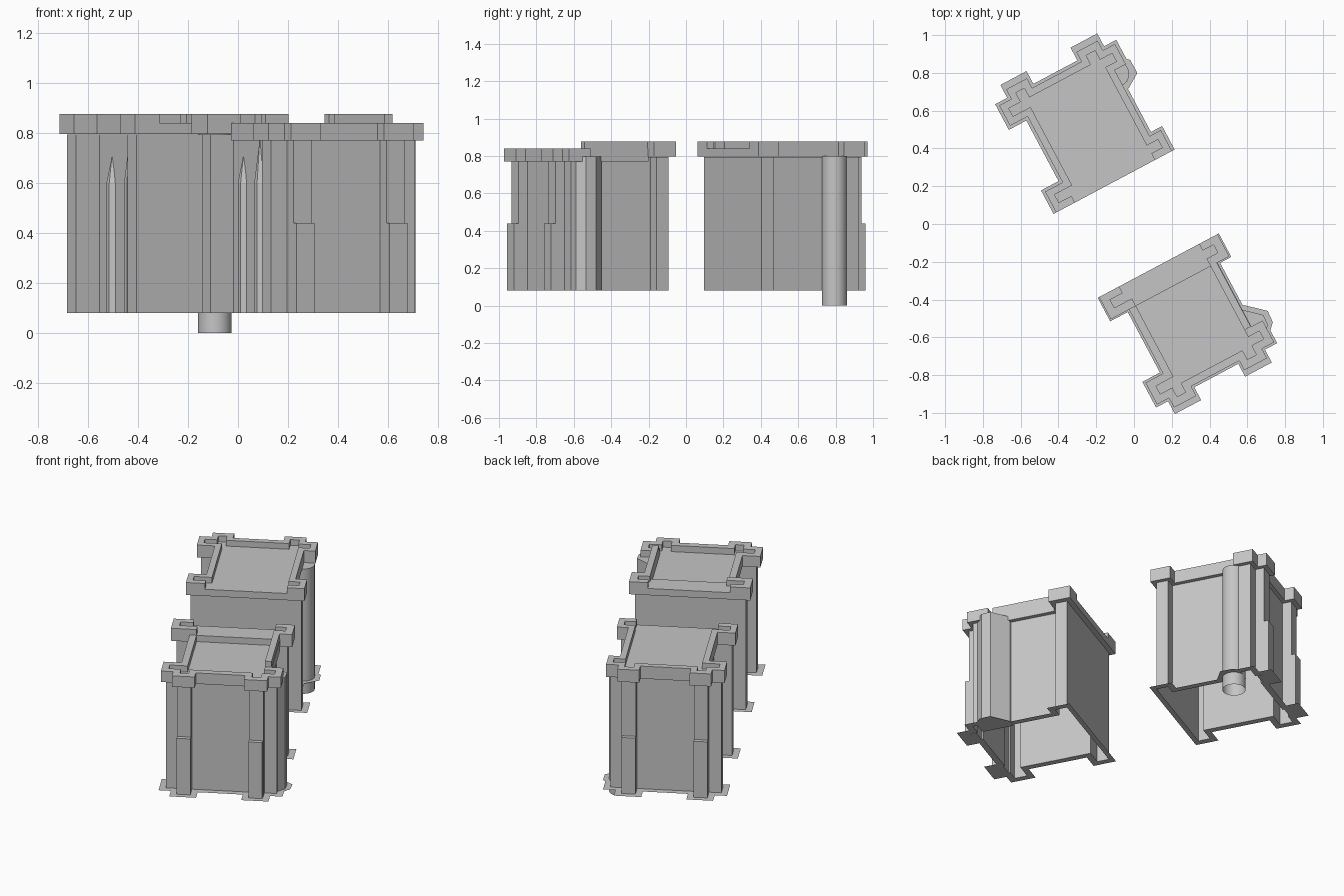
import bpy, bmesh, math
from mathutils import Vector

cube = bpy.data.objects.get("Cube")
if cube:
    bpy.data.objects.remove(cube)

stone = bpy.data.materials.new("grey_stone")
stone.use_nodes = True
GREY = (0.56, 0.56, 0.56, 1)
stone.diffuse_color = GREY
stone.node_tree.nodes["Principled BSDF"].inputs["Base Color"].default_value = GREY

ANGLE = math.radians(28)
U = Vector((math.cos(ANGLE), math.sin(ANGLE), 0))
V = Vector((-math.sin(ANGLE), math.cos(ANGLE), 0))
W, D, RIGHT, BASE = 0.71, 0.65, 0.643, 0.081


def outline(i, pier, flat):
    """Tower plan: flat joining side, four corner posts and two back piers."""
    a, b, d = 0.133 - i, 0.512 + i, D - i
    l, r, s, t = i, W - i, 0.105 + i, RIGHT - i
    return [(l, flat), (r, flat), (r, a), (t, a), (t, b), (r, b), (r, d),
            (0.637 - i, d), (0.637 - i, pier), (0.493 + i, pier), (0.493 + i, d),
            (0.213 - i, d), (0.213 - i, pier), (0.072 + i, pier), (0.072 + i, d),
            (l, d), (l, b), (s, b), (s, a), (l, a)]


def ngon(u, v, r, n):
    return [(u + r * math.cos(2 * math.pi * k / n), v + r * math.sin(2 * math.pi * k / n))
            for k in range(n)]


def box(u0, u1, v0, v1):
    return [(u0, v0), (u1, v0), (u1, v1), (u0, v1)]


class Tower:
    def __init__(self, name, origin, flip):
        self.name, self.origin, self.v = name, Vector(origin), V * flip

    def place(self, p, z):
        return self.origin + U * p[0] + self.v * p[1] + Vector((0, 0, z))

    def finish(self, bm, part):
        bmesh.ops.recalc_face_normals(bm, faces=bm.faces)
        mesh = bpy.data.meshes.new(self.name + "_" + part)
        bm.to_mesh(mesh)
        bm.free()
        mesh.materials.append(stone)
        ob = bpy.data.objects.new(mesh.name, mesh)
        bpy.context.collection.objects.link(ob)
        return ob

    def prism(self, part, pts, z0, z1, bottom=True, top=True):
        bm = bmesh.new()
        lo = [bm.verts.new(self.place(p, z0)) for p in pts]
        hi = [bm.verts.new(self.place(p, z1)) for p in pts]
        for k in range(len(pts)):
            j = (k + 1) % len(pts)
            bm.faces.new((lo[k], lo[j], hi[j], hi[k]))
        if bottom:
            bm.faces.new(lo[::-1])
        if top:
            bm.faces.new(hi)
        return self.finish(bm, part)

    def ring(self, part, outer, inner, z):
        """Flat paper-thin strip between two matching outlines."""
        bm = bmesh.new()
        o = [bm.verts.new(self.place(p, z)) for p in outer]
        n = [bm.verts.new(self.place(p, z)) for p in inner]
        for k in range(len(o)):
            j = (k + 1) % len(o)
            bm.faces.new((o[k], o[j], n[j], n[k]))
        return self.finish(bm, part)

    def carve(self, ob, pts, z0):
        cutter = self.prism("cutter", pts, z0, 1.0)
        mod = ob.modifiers.new("recess", 'BOOLEAN')
        mod.operation, mod.solver, mod.object = 'DIFFERENCE', 'EXACT', cutter
        bpy.context.view_layer.update()
        deps = bpy.context.evaluated_depsgraph_get()
        mesh = bpy.data.meshes.new_from_object(ob.evaluated_get(deps))
        ob.modifiers.clear()
        ob.data = mesh
        bpy.data.objects.remove(cutter)

    def buttress(self, part, v, peak):
        """Thin strip on the left wall, its top running to a point."""
        bm = bmesh.new()
        plan = [(0.137, v + 0.025), (0.137, v - 0.025), (0.114, v - 0.012), (0.114, v + 0.012)]
        lo = [bm.verts.new(self.place(p, BASE)) for p in plan]
        hi = [bm.verts.new(self.place(p, 0.6)) for p in plan]
        tip = bm.verts.new(self.place((0.133, v), peak))
        for k in range(4):
            j = (k + 1) % 4
            bm.faces.new((lo[k], lo[j], hi[j], hi[k]))
            bm.faces.new((hi[k], hi[j], tip))
        self.finish(bm, part)

    def shell(self, buttresses):
        # hollow walls, foot flange and thicker lower halves of the back piers
        wall = outline(0.03, 0.674, 0.03)
        self.prism("walls", wall, BASE, 0.795, bottom=False, top=False)
        self.ring("foot_flange", outline(-0.008, 0.735, 0), wall, BASE)
        for k, u in enumerate((0.102, 0.523)):
            self.prism("lower_pier_%d" % k, box(u, u + 0.081, 0.63, 0.7), BASE, 0.44)
        for k, (v, peak) in enumerate(buttresses):
            self.buttress("buttress_%d" % k, v, peak)


LIP = 0.045
GAP = [(0.12, 0.04), (0.12, -0.05), (0.6, -0.05), (0.6, 0.04)]
recess = outline(LIP, 0.66, 0.04)

# back tower: one parapet level and a round stair turret
back = Tower("back", (-0.419, 0.057, 0), 1)
back.shell([(0.43, 0.71), (0.28, 0.78)])
parapet = back.prism("parapet", outline(0.008, 0.70, 0), 0.797, 0.877)
back.carve(parapet, recess[:1] + GAP + recess[1:], 0.84)
turret = back.prism("round_turret", ngon(0.634, 0.497, 0.067, 32), 0, 0.8, bottom=False)
for p in turret.data.polygons:
    p.use_smooth = len(p.vertices) == 4
turret.data.set_sharp_from_angle(angle=math.radians(40))
back.ring("turret_flange",
          [(0.734, 0.451), (0.733, 0.529), (0.7, 0.56), (0.6, 0.56), (0.6, 0.42), (0.655, 0.4)],
          ngon(0.634, 0.497, 0.067, 6), BASE)

# front tower: lower parapet, raised strip on the joining side, angular turret
front = Tower("front", (-0.185, -0.387, 0), -1)
front.shell([(0.19, 0.71), (0.33, 0.78)])
lower = front.prism("lower_parapet", outline(0.004, 0.703, 0)[3:19], 0.77, 0.84)
front.carve(lower, recess[3:19], 0.80)
strip = front.prism("raised_strip", box(0, W, 0, 0.133), 0.797, 0.877)
inner = RIGHT - LIP
front.carve(strip, recess[:1] + GAP + recess[1:3] +
            [(inner, 0.088), (inner, 0.2), (0.15, 0.2)] + recess[18:], 0.84)
front.prism("raised_side_bar", box(inner, RIGHT - 0.007, 0.125, 0.515), 0.797, 0.877)
front.prism("angular_turret", [(0.6, 0.405), (0.632, 0.41), (0.724, 0.492), (0.72, 0.55),
                               (0.68, 0.59), (0.6, 0.59)], BASE, 0.798)
front.prism("turret_flange", [(0.61, 0.39), (0.657, 0.397), (0.754, 0.484), (0.75, 0.548),
                              (0.709, 0.592), (0.61, 0.592)], BASE - 0.001, BASE)
